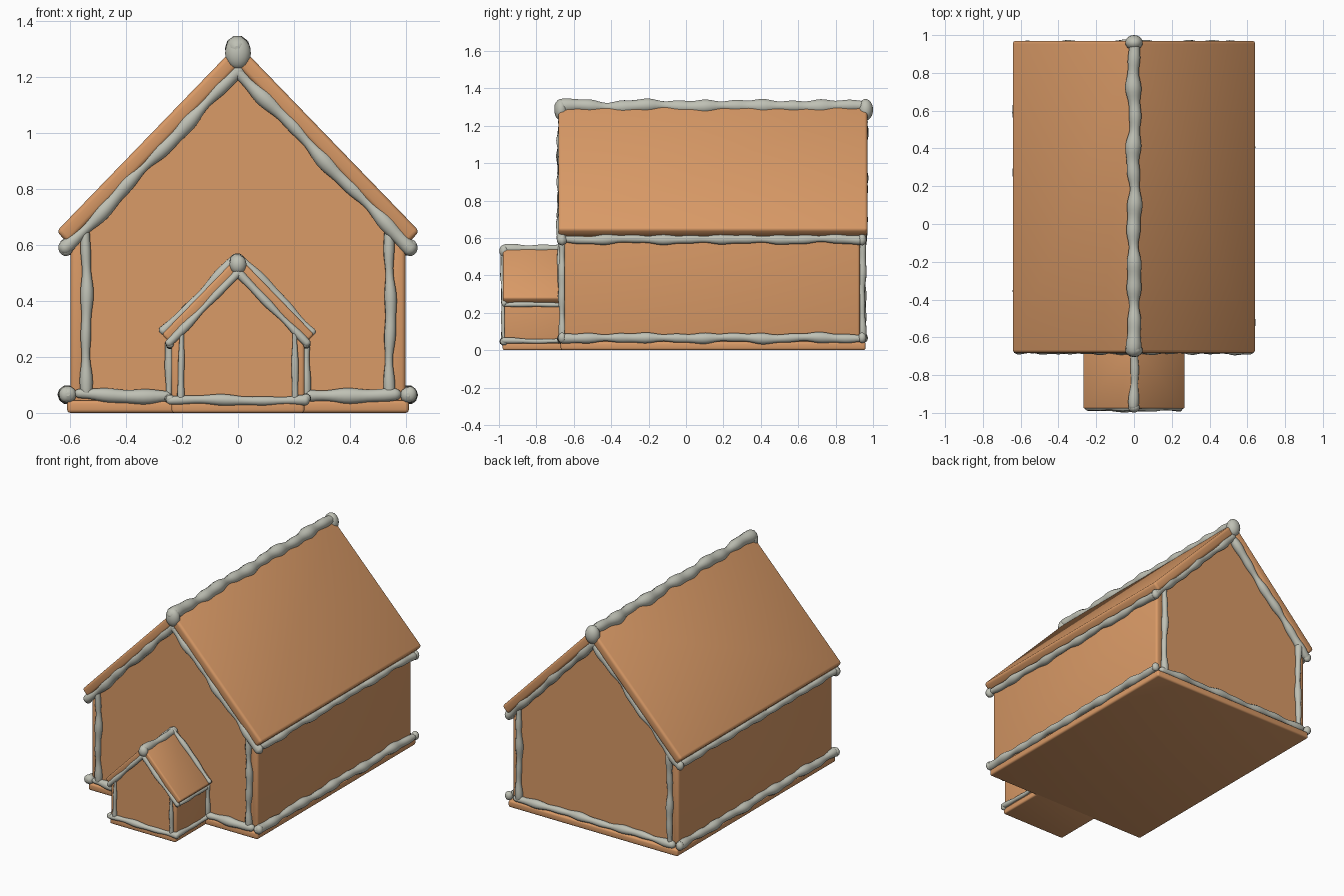
import bpy, bmesh, math, random
from mathutils import Vector

if "Cube" in bpy.data.objects:
    bpy.data.objects.remove(bpy.data.objects["Cube"])

random.seed(4)


def material(name, rgb):
    m = bpy.data.materials.new(name)
    m.diffuse_color = (*rgb, 1)
    m.use_nodes = True
    m.node_tree.nodes["Principled BSDF"].inputs["Base Color"].default_value = m.diffuse_color
    return m


BISCUIT = material("gingerbread", (0.70, 0.325, 0.135))
ICING = material("icing", (0.52, 0.53, 0.46))


def finish(name, me, mat, angle):
    ob = bpy.data.objects.new(name, me)
    bpy.context.collection.objects.link(ob)
    me.materials.clear()
    me.materials.append(mat)
    bpy.ops.object.select_all(action='DESELECT')
    ob.select_set(True)
    bpy.context.view_layer.objects.active = ob
    bpy.ops.object.shade_smooth_by_angle(angle=math.radians(angle))
    return ob


def panel(name, profile, y0, y1, bevel):
    """Biscuit panel: an x-z profile pushed along y, with rounded edges."""
    bm = bmesh.new()
    face = bm.faces.new([bm.verts.new((x, y0, z)) for x, z in profile])
    out = bmesh.ops.extrude_face_region(bm, geom=[face])
    moved = [v for v in out['geom'] if isinstance(v, bmesh.types.BMVert)]
    bmesh.ops.translate(bm, verts=moved, vec=(0, y1 - y0, 0))
    bmesh.ops.recalc_face_normals(bm, faces=bm.faces)
    if bevel:
        bmesh.ops.bevel(bm, geom=bm.edges[:], offset=bevel, segments=3,
                        profile=0.5, affect='EDGES', clamp_overlap=True)
    me = bpy.data.meshes.new(name)
    bm.to_mesh(me)
    bm.free()
    return finish(name, me, BISCUIT, 40)


def pipe(name, a, b, r):
    """Wobbly piped icing from a to b, with rounded ends."""
    a, b = Vector(a), Vector(b)
    d = (b - a).normalized()
    length = (b - a).length
    p = [random.uniform(0, 6.28) for _ in range(6)]
    n = max(8, int(length / 0.02))
    samples = [(-0.95, 0.25), (-0.75, 0.65), (-0.4, 0.92)]
    row = [(k * r, f) for k, f in samples]
    row += [(length * i / n, 1) for i in range(n + 1)]
    row += [(length - k * r, f) for k, f in reversed(samples)]
    cu = bpy.data.curves.new(name, 'CURVE')
    cu.dimensions = '3D'
    cu.bevel_depth = 1
    cu.bevel_resolution = 3
    cu.use_fill_caps = True
    sp = cu.splines.new('POLY')
    sp.points.add(len(row) - 1)
    side = d.orthogonal().normalized()
    up = d.cross(side)
    for pt, (s, f) in zip(sp.points, row):
        wob = side * math.sin(17 * s + p[0]) + up * math.sin(13 * s + p[1])
        co = a + d * s + wob * r * 0.13
        pt.co = (*co, 1)
        pt.radius = r * f * (1 + 0.15 * math.sin(19 * s + p[2])
                             + 0.12 * math.sin(41 * s + p[3]))
    tmp = bpy.data.objects.new(name, cu)
    bpy.context.collection.objects.link(tmp)
    me = bpy.data.meshes.new_from_object(
        tmp.evaluated_get(bpy.context.evaluated_depsgraph_get()))
    bpy.data.objects.remove(tmp)
    return finish(name, me, ICING, 70)


def blob(name, loc, size):
    bm = bmesh.new()
    bmesh.ops.create_uvsphere(bm, u_segments=20, v_segments=12, radius=1)
    for v in bm.verts:
        v.co = Vector(loc) + Vector([c * s for c, s in zip(v.co, size)])
    me = bpy.data.meshes.new(name)
    bm.to_mesh(me)
    bm.free()
    return finish(name, me, ICING, 80)


def box(x0, x1, z0, z1):
    return [(x0, z0), (x1, z0), (x1, z1), (x0, z1)]


# floor slabs
panel("house_base", box(-0.61, 0.61, 0, 0.045), -0.67, 0.96, 0.012)
panel("porch_base", box(-0.237, 0.237, 0, 0.04), -0.98, -0.6, 0.01)

# gable walls
gable = [(-0.56, 0.03), (0.56, 0.03), (0.56, 0.655), (0, 1.24), (-0.56, 0.655)]
panel("front_wall", gable, -0.65, -0.60, 0)
panel("back_wall", gable, 0.88, 0.93, 0)
panel("porch_front_wall", [(-0.21, 0.03), (0.21, 0.03), (0.21, 0.295),
                           (0, 0.51), (-0.21, 0.295)], -0.97, -0.93, 0)

for s, side in ((-1, "left"), (1, "right")):
    def m(pts):
        return [(s * x, z) for x, z in pts]

    # side walls and roof panels
    panel(side + "_wall", m([(0.55, 0.03), (0.598, 0.03), (0.598, 0.62), (0.55, 0.66)]),
          -0.65, 0.93, 0.014)
    panel(side + "_roof", m([(0, 1.235), (0.607, 0.606), (0.648, 0.648), (0, 1.318)]),
          -0.682, 0.97, 0.016)
    panel(side + "_porch_wall", m([(0.2, 0.03), (0.237, 0.03), (0.237, 0.27), (0.2, 0.31)]),
          -0.97, -0.64, 0.009)
    panel(side + "_porch_roof", m([(0, 0.505), (0.243, 0.25), (0.272, 0.28), (0, 0.56)]),
          -0.978, -0.64, 0.01)

    # icing on the long sides
    pipe(side + "_base_icing", (s * 0.61, -0.66, 0.065), (s * 0.61, 0.93, 0.065), 0.025)
    pipe(side + "_eave_icing", (s * 0.61, -0.65, 0.592), (s * 0.61, 0.93, 0.592), 0.023)

    # icing on the front and back walls
    for y, end in ((-0.662, "front"), (0.942, "back")):
        tag = side + "_" + end
        pipe(tag + "_corner_icing", (s * 0.542, y, 0.07), (s * 0.542, y, 0.64), 0.019)
        pipe(tag + "_gable_icing", (0, y, 1.222), (s * 0.615, y, 0.588), 0.025)
        blob(tag + "_eave_drop", (s * 0.615, y, 0.59), (0.026, 0.022, 0.03))
        blob(tag + "_base_drop", (s * 0.615, y, 0.066), (0.024, 0.022, 0.028))
    pipe(side + "_front_base_icing", (s * 0.26, -0.662, 0.06), (s * 0.56, -0.662, 0.065), 0.024)

    # icing on the porch
    pipe(side + "_porch_corner_icing", (s * 0.203, -0.975, 0.05), (s * 0.203, -0.975, 0.28), 0.011)
    pipe(side + "_porch_gable_icing", (0, -0.975, 0.5), (s * 0.245, -0.975, 0.25), 0.014)
    pipe(side + "_porch_base_icing", (s * 0.243, -0.975, 0.05), (s * 0.243, -0.665, 0.05), 0.014)
    pipe(side + "_porch_eave_icing", (s * 0.243, -0.97, 0.243), (s * 0.243, -0.665, 0.243), 0.013)
    pipe(side + "_porch_joint_icing", (s * 0.246, -0.66, 0.06), (s * 0.246, -0.66, 0.25), 0.014)
    pipe(side + "_porch_roof_joint_icing", (s * 0.01, -0.672, 0.553), (s * 0.265, -0.672, 0.292), 0.015)

pipe("back_base_icing", (-0.56, 0.942, 0.065), (0.56, 0.942, 0.065), 0.022)
pipe("porch_front_base_icing", (-0.24, -0.975, 0.045), (0.24, -0.975, 0.045), 0.017)

# ridge icing with thick ends
pipe("ridge_icing", (0, -0.67, 1.303), (0, 0.96, 1.303), 0.034)
blob("ridge_front_drop", (0, -0.668, 1.285), (0.046, 0.036, 0.058))
blob("ridge_back_drop", (0, 0.96, 1.285), (0.046, 0.04, 0.058))
pipe("porch_ridge_icing", (0, -0.965, 0.543), (0, -0.66, 0.543), 0.023)
blob("porch_ridge_drop", (0, -0.972, 0.53), (0.03, 0.026, 0.034))
